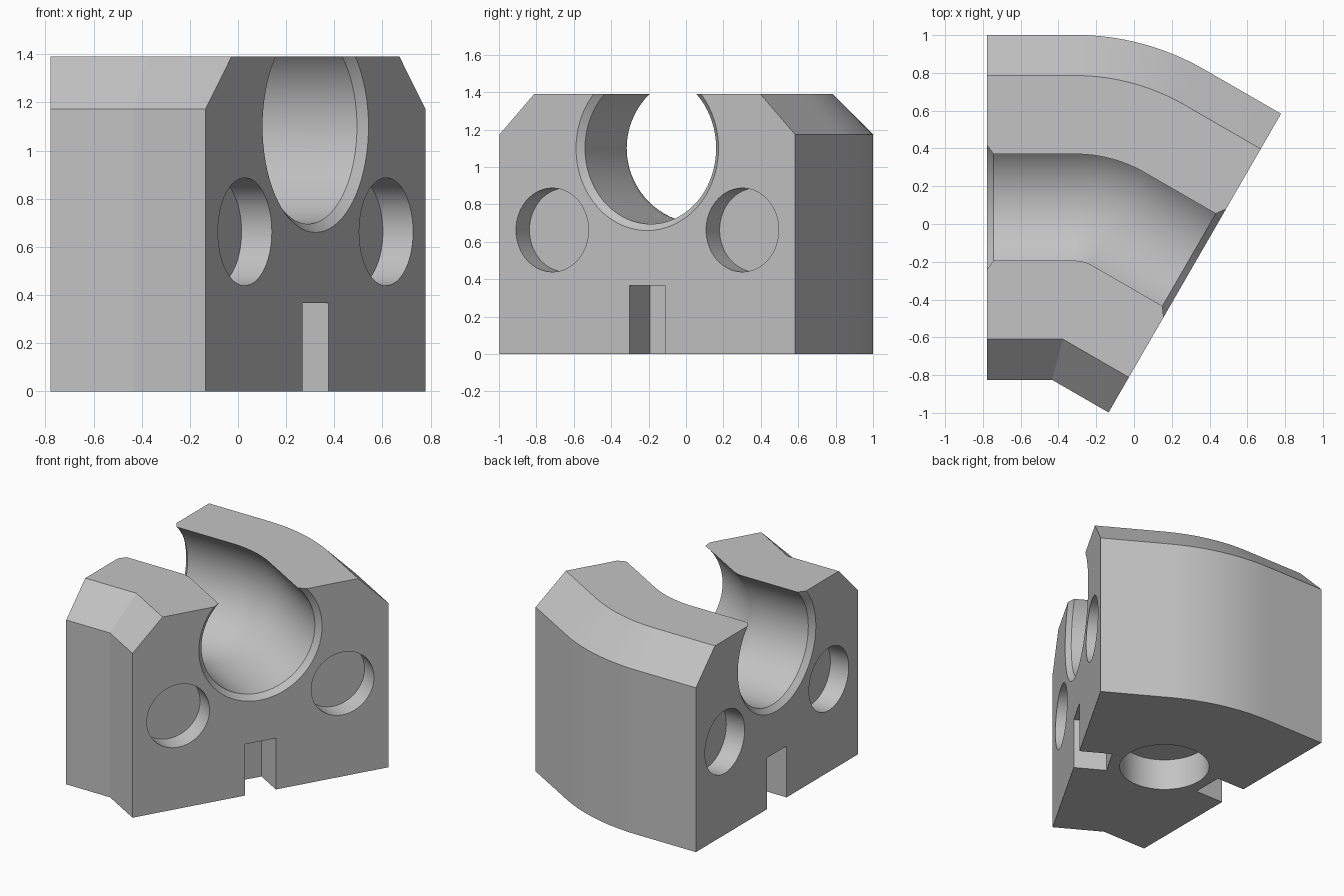
import bpy, bmesh
from math import sin, cos, tan, pi, radians
from mathutils import Vector, Matrix

if "Cube" in bpy.data.objects:
    bpy.data.objects.remove(bpy.data.objects["Cube"])

TURN = radians(30)             # bend to the right
CORNER = Vector((-0.189, 0.088, 0))   # where both centre lines meet
LEG, HALF, R = 0.59, 0.913, 0.46      # leg length, half width, bend radius
TOP, EDGE, CUT = 1.39, 1.173, 0.215   # top, chamfer start, chamfer width
BORE, BORE_Z, LIP = 0.405, 1.1, 0.035
STRAIGHT = LEG - R * tan(TURN / 2)
PIVOT = CORNER + Vector((-R * tan(TURN / 2), -R, 0))


def place(angle, run, off, z):
    """Point at a bend angle, a run along the tangent and a sideways offset."""
    if run == 0 and off < -R:          # inside the pivot: mitred corner
        return CORNER + Vector((off * tan(TURN / 2), off, z))
    out = Vector((sin(angle), cos(angle), 0))
    along = Vector((cos(angle), -sin(angle), 0))
    return PIVOT + out * (R + off) + along * run + Vector((0, 0, z))


def to_object(name, bm):
    bmesh.ops.remove_doubles(bm, verts=bm.verts, dist=1e-5)
    bmesh.ops.recalc_face_normals(bm, faces=bm.faces)
    mesh = bpy.data.meshes.new(name)
    bm.to_mesh(mesh)
    bm.free()
    obj = bpy.data.objects.new(name, mesh)
    bpy.context.collection.objects.link(obj)
    return obj


def sweep(name, stations):
    """Loft (angle, run, section) stations into a closed solid."""
    bm = bmesh.new()
    rings = [[bm.verts.new(place(a, run, o, z)) for o, z in sec]
             for a, run, sec in stations]
    for r0, r1 in zip(rings, rings[1:]):
        for i in range(len(r0)):
            j = (i + 1) % len(r0)
            bm.faces.new((r0[i], r0[j], r1[j], r1[i]))
    bm.faces.new(rings[0])
    bm.faces.new(rings[-1])
    return to_object(name, bm)


def circle(r, n=72):
    return [(r * cos(2 * pi * i / n), BORE_Z + r * sin(2 * pi * i / n)) for i in range(n)]


def cylinder(name, radius, depth, matrix):
    bm = bmesh.new()
    bmesh.ops.create_cone(bm, cap_ends=True, segments=64, radius1=radius,
                          radius2=radius, depth=depth, matrix=matrix)
    return to_object(name, bm)


def carve(target, cutter):
    mod = target.modifiers.new("carve", "BOOLEAN")
    mod.operation, mod.solver, mod.object = "DIFFERENCE", "EXACT", cutter
    bpy.context.view_layer.objects.active = target
    bpy.ops.object.modifier_apply(modifier=mod.name)
    bpy.data.objects.remove(cutter)


# Block with chamfered top edges
profile = [(-HALF, 0), (HALF, 0), (HALF, EDGE), (HALF - CUT, TOP),
           (CUT - HALF, TOP), (-HALF, EDGE)]
arc = [TURN * i / 16 for i in range(17)]
block = sweep("curved_channel_block",
              [(0, -STRAIGHT, profile)] + [(a, 0, profile) for a in arc]
              + [(TURN, STRAIGHT, profile)])

# Curved channel with a flared lip at each end
ends = [(STRAIGHT + LIP, BORE + 2 * LIP), (STRAIGHT - LIP, BORE)]
carve(block, sweep("channel_cutter",
                   [(0, -run, circle(r)) for run, r in ends]
                   + [(a, 0, circle(BORE)) for a in arc]
                   + [(TURN, run, circle(r)) for run, r in reversed(ends)]))

# Peg holes and key slot in both ends
for angle, side in ((0, -1), (TURN, 1)):
    turn = Matrix.Rotation(-angle, 4, "Z")
    lying = turn @ Matrix.Rotation(pi / 2, 4, "Y")
    for off in (-0.587, 0.587):
        spot = place(angle, side * STRAIGHT, off, 0.663)
        carve(block, cylinder("peg_hole_cutter", 0.224, 0.29,
                              Matrix.Translation(spot) @ lying))
    bm = bmesh.new()
    spot = place(angle, side * STRAIGHT, 0, 0)
    bmesh.ops.create_cube(bm, size=1, matrix=Matrix.Translation(spot) @ turn
                          @ Matrix.Diagonal((0.44, 0.22, 0.732, 1)))
    carve(block, to_object("slot_cutter", bm))

# Round socket underneath
carve(block, cylinder("socket_cutter", 0.296, 0.45, Matrix.Translation(CORNER)))

# Plain grey finish
grey = bpy.data.materials.new("plain_grey")
grey.use_nodes = True
colour = (0.55, 0.55, 0.55, 1)
grey.diffuse_color = colour
grey.node_tree.nodes["Principled BSDF"].inputs["Base Color"].default_value = colour
block.data.materials.clear()
block.data.materials.append(grey)
for poly in block.data.polygons:
    poly.material_index = 0

bpy.ops.object.select_all(action="DESELECT")
block.select_set(True)
bpy.context.view_layer.objects.active = block
bpy.ops.object.shade_smooth_by_angle(angle=radians(20))
